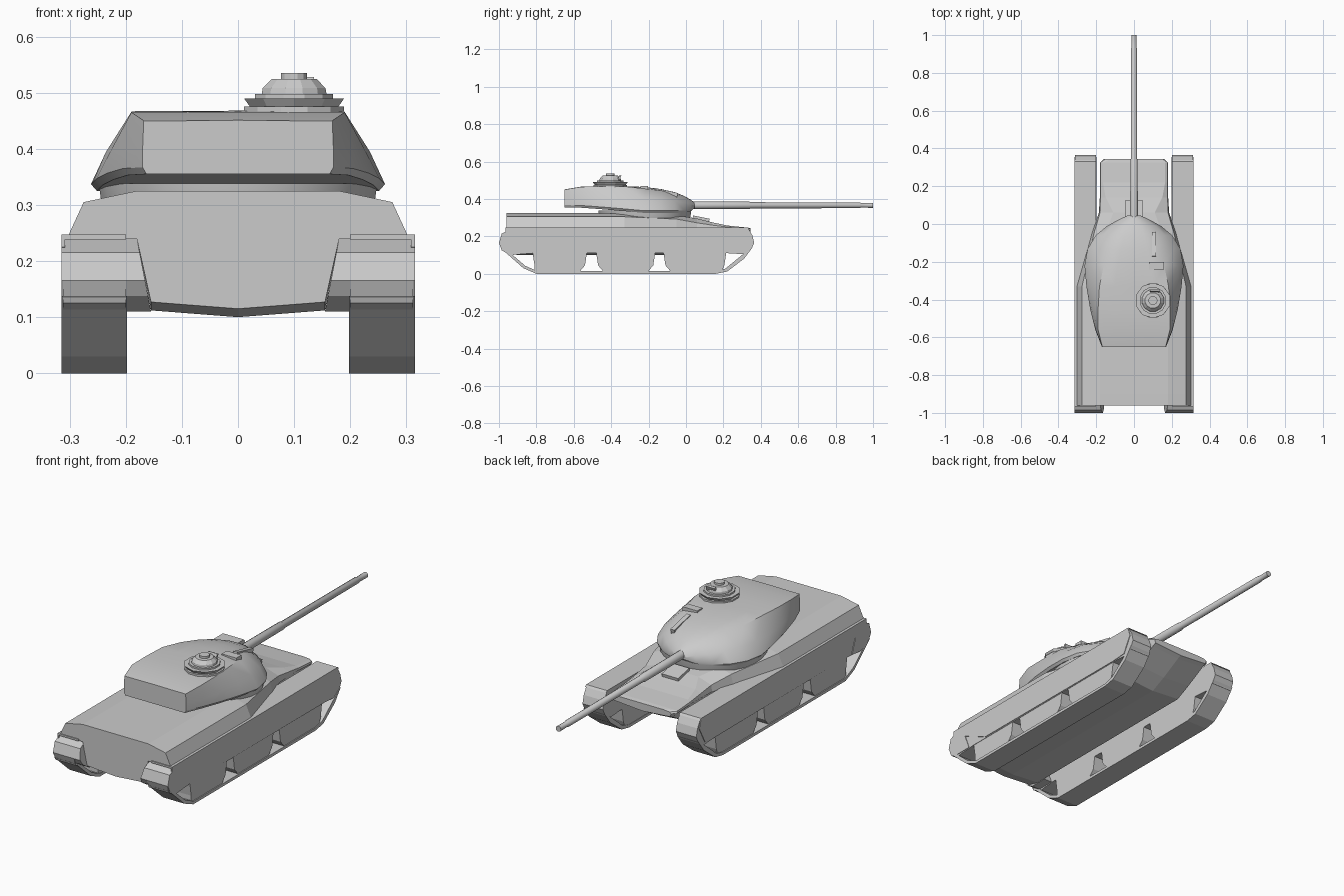
import bpy, bmesh, math
from mathutils import Matrix

if "Cube" in bpy.data.objects:
    bpy.data.objects.remove(bpy.data.objects["Cube"])


def finish(name, bm, mirror=False, smooth=None):
    bmesh.ops.recalc_face_normals(bm, faces=bm.faces)
    mesh = bpy.data.meshes.new(name)
    bm.to_mesh(mesh)
    bm.free()
    ob = bpy.data.objects.new(name, mesh)
    bpy.context.collection.objects.link(ob)
    if mirror:
        ob.modifiers.new("Mirror", 'MIRROR')
    if smooth:
        bpy.ops.object.select_all(action='DESELECT')
        ob.select_set(True)
        bpy.context.view_layer.objects.active = ob
        bpy.ops.object.shade_smooth_by_angle(angle=math.radians(smooth))
    return ob


def loft(bm, rings, closed=True, caps=True):
    vs = [[bm.verts.new(p) for p in r] for r in rings]
    n = len(vs[0])
    for a, b in zip(vs, vs[1:]):
        for i in range(n if closed else n - 1):
            j = (i + 1) % n
            bm.faces.new((a[i], a[j], b[j], b[i]))
    if caps:
        bm.faces.new(vs[0])
        bm.faces.new(vs[-1])


def prism(name, profile, x_in, x_out):
    """Extrude a (y, z) profile along x, mirrored; x_in may depend on z."""
    bm = bmesh.new()
    inner = x_in if callable(x_in) else (lambda z: x_in)
    loft(bm, [[(inner(z), y, z) for y, z in profile], [(x_out, y, z) for y, z in profile]])
    return finish(name, bm, mirror=True)


def half_loft(name, stations, smooth=None):
    """Skin half cross-sections (y, [(x, z)...]) and mirror them."""
    bm = bmesh.new()
    loft(bm, [[(x, y, z) for x, z in pts] for y, pts in stations], closed=False)
    return finish(name, bm, True, smooth)


def lathe(name, profile, sides, matrix, smooth=None):
    bm = bmesh.new()
    angles = [2 * math.pi * (i + .5) / sides for i in range(sides)]
    loft(bm, [[(r * math.cos(a), r * math.sin(a), z) for a in angles] for r, z in profile])
    bm.transform(matrix)
    return finish(name, bm, smooth=smooth)


def box(name, loc, size, tilt=0):
    bm = bmesh.new()
    bmesh.ops.create_cube(bm, size=1, matrix=Matrix.Translation(loc)
                          @ Matrix.Rotation(tilt, 4, 'X') @ Matrix.Diagonal((*size, 1)))
    return finish(name, bm)


# Hull: (y, deck width, deck z, shoulder width, shoulder z, sponson width, sponson z, belly z)
hull = [(-.96, .18, .325, .275, .305, .305, .24, .115),
        (-.90, .18, .325, .275, .305, .305, .24, .10),
        (-.33, .18, .323, .275, .305, .305, .24, .10),
        (-.05, .15, .312, .212, .292, .225, .24, .10),
        (.06, .11, .295, .18, .272, .186, .24, .10),
        (.14, .15, .275, .178, .26, .181, .24, .10),
        (.22, .165, .258, .178, .25, .18, .24, .138),
        (.325, .165, .247, .178, .243, .18, .235, .195),
        (.345, .12, .243, .15, .24, .16, .234, .205)]
half_loft("hull", [(y, [(0, z1), (w1, z1), (w2, z2), (w3, z3), (min(.18, w3), z3 - .001),
                        (.155, zb + .012), (0, zb)])
                   for y, w1, z1, w2, z2, w3, z3, zb in hull])

# Running gear: upper body, belt, wheel groups, side skirts, fenders
prism("track_upper", [(-.93, .24), (-.985, .215), (-1, .165), (-.985, .125), (-.94, .10),
                      (-.88, .105), (-.82, .11), (.22, .11), (.30, .105), (.345, .125),
                      (.365, .165), (.355, .205), (.335, .24)], .2, .312)
prism("track_belt", [(-.992, .138), (-.87, .03), (-.80, 0), (.16, 0), (.22, .012), (.31, .08),
                     (.355, .14), (.33, .125), (.21, .027), (.16, .014), (-.795, .014),
                     (-.86, .043), (-.95, .12)], .198, .315)
for i, (a, b) in enumerate([(-.81, -.57), (-.44, -.205), (-.08, .19)]):
    lo, hi = (.03 if i == 0 else -.035), (-.04 if i == 2 else .035)
    a2 = a - .01 if i == 0 else a - .04
    b2 = b + .025 if i == 2 else b + .04
    prism(f"wheel_group_{i + 1}", [(a, .01), (b, .01), (b2 - .01, .045), (b2, .112),
                                   (a2, .112), (a2 + .01, .045)], .2, .31)
prism("side_skirt", [(-.965, .225), (-.73, .115), (.22, .112), (.30, .118), (.345, .20),
                     (.33, .245), (-.965, .245)], .308, .315)
prism("fender", [(-.965, .238), (.34, .238), (.332, .247), (-.965, .247)], .2, .315)
# Rear drive housing with slanted inner face
prism("rear_drive", [(-.90, .24), (-.93, .24), (-.985, .215), (-1, .165), (-.985, .138),
                     (-.94, .11), (-.85, .11)],
      lambda z: .155 + .025 * (z - .11) / .13, .315)

# Turret: (y, roof width, roof z, cheek width, cheek z, base width, base z)
turret = [(-.65, .168, .45, .17, .40, .17, .355),
          (-.56, .19, .465, .203, .40, .205, .353),
          (-.45, .19, .466, .225, .40, .232, .345),
          (-.33, .183, .467, .235, .395, .252, .335),
          (-.22, .16, .463, .23, .395, .262, .325),
          (-.13, .125, .451, .21, .395, .245, .325),
          (-.06, .095, .435, .165, .39, .202, .325),
          (-.01, .068, .415, .115, .38, .142, .328),
          (.025, .042, .395, .066, .373, .078, .335),
          (.045, .02, .38, .03, .366, .034, .35)]
half_loft("turret", [(y, [(0, z1 + .001), (w1 * .55, z1), (w1, z1 - (.0 if y < -.3 else .008)),
                          (w2, z2), (w3, z3 + .012), (w3 * .96, z3), (0, z3)])
                     for y, w1, z1, w2, z2, w3, z3 in turret], smooth=28)
lathe("turret_ring", [(.235, .27), (.245, .305), (.25, .338)], 28,
      Matrix.Translation((0, -.22, 0)), smooth=30)

# Gun along +y
lathe("gun", [(.026, 0), (.021, .04), (.02, .34), (.017, .345), (.016, .93), (.013, .935), (.014, 1)],
      12, Matrix.Translation((0, 0, .366)) @ Matrix.Rotation(-math.pi / 2, 4, 'X'), smooth=35)

# Commander's cupola, stacked from rings
at = Matrix.Translation((.1, -.405, 0))
lathe("cupola_base", [(.092, .455), (.092, .475)], 12, at)
lathe("cupola_flare", [(.082, .474), (.094, .490)], 10, at)
lathe("cupola_collar", [(.072, .488), (.072, .498)], 12, at)
lathe("cupola_dome", [(.06, .496), (.058, .508), (.042, .524), (.024, .5245), (.024, .535)], 12, at)

# Sights and small fittings
box("cupola_sight", (.11, -.358, .508), (.05, .01, .04), -.4)
box("gunner_sight", (.12, -.222, .455), (.08, .04, .03))
box("roof_ridge", (.105, -.11, .432), (.022, .13, .028), -.22)
box("driver_hatch", (0, .08, .292), (.09, .09, .022), -.2)
